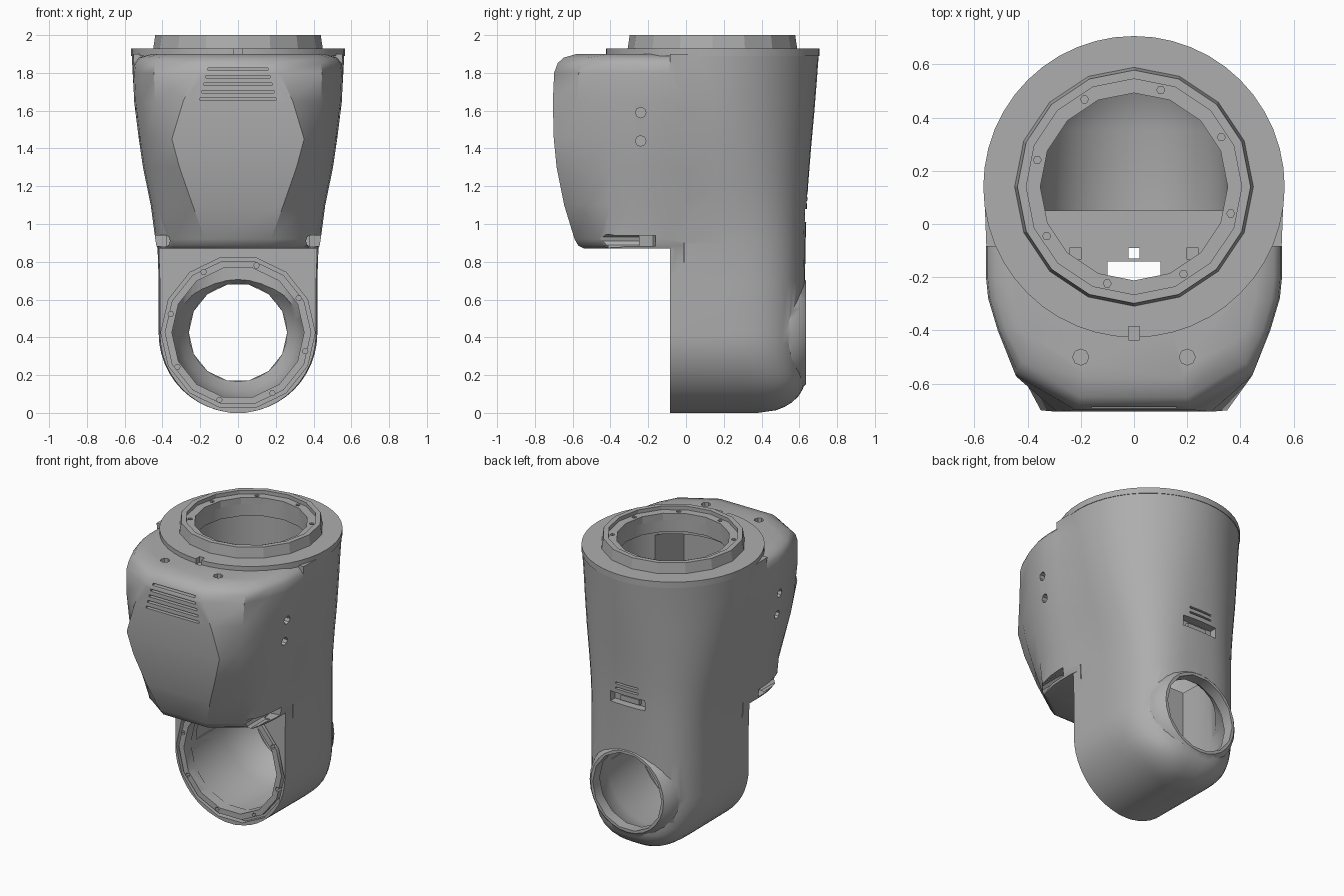
import bpy
from math import pi, sin, cos, sqrt
from mathutils import Matrix, Vector

cube = bpy.data.objects.get("Cube")
if cube:
    bpy.data.objects.remove(cube)

GREY = (0.42, 0.42, 0.42, 1)
grey = bpy.data.materials.new("plain grey")
grey.use_nodes = True
grey.diffuse_color = GREY
grey.node_tree.nodes["Principled BSDF"].inputs["Base Color"].default_value = GREY


def make(name, verts, faces):
    mesh = bpy.data.meshes.new(name)
    mesh.from_pydata(verts, [], faces)
    mesh.materials.append(grey)
    ob = bpy.data.objects.new(name, mesh)
    bpy.context.collection.objects.link(ob)
    return ob


def loft(name, rings):
    """Skin equal-length rings into a closed solid (rings anticlockwise, rising)."""
    n, m = len(rings[0]), len(rings)
    verts = [p for ring in rings for p in ring]
    faces = [(i * n + j, i * n + (j + 1) % n, (i + 1) * n + (j + 1) % n, (i + 1) * n + j)
             for i in range(m - 1) for j in range(n)]
    faces += [tuple(reversed(range(n))), tuple(range((m - 1) * n, m * n))]
    return make(name, verts, faces)


def turned(name, profile, origin, axis, n=16):
    """Round solid from (distance, radius) steps along an axis."""
    origin, axis = Vector(origin), Vector(axis).normalized()
    rot = axis.to_track_quat('Z', 'Y').to_matrix()
    return loft(name, [[origin + axis * d + rot @ Vector((r * cos(2 * pi * k / n), r * sin(2 * pi * k / n), 0))
                        for k in range(n)] for d, r in profile])


def disc(name, r, start, end, n=16):
    span = Vector(end) - Vector(start)
    return turned(name, [(0, r), (span.length, r)], start, span, n)


def box(name, size, centre, turn=0):
    x, y, z = (s / 2 for s in size)
    ob = loft(name, [[(-x, -y, h), (x, -y, h), (x, y, h), (-x, y, h)] for h in (-z, z)])
    ob.data.transform(Matrix.Translation(centre) @ Matrix.Rotation(turn, 4, 'Z'))
    return ob


def combine(target, tool, operation='DIFFERENCE'):
    mod = target.modifiers.new("cut", 'BOOLEAN')
    mod.operation, mod.object, mod.solver = operation, tool, 'EXACT'
    bpy.context.view_layer.objects.active = target
    bpy.ops.object.modifier_apply(modifier=mod.name)
    bpy.data.objects.remove(tool)


def smooth(ob, angle):
    bpy.ops.object.select_all(action='DESELECT')
    ob.select_set(True)
    bpy.context.view_layer.objects.active = ob
    bpy.ops.object.shade_smooth_by_angle(angle=angle)


# Column: U-shaped section, squarish low down and round at the top
def u_ring(z, w, back, front, n=24):
    p = min(1, 0.7 + 0.3 * max(0, z - 0.8) / 0.9)
    arc = []
    for k in range(n + 1):
        c, s = cos(pi * k / n), max(0, sin(pi * k / n))
        x = abs(c) ** p * (1 if c > 0 else -1)
        arc.append((w * x, back - w + w * s ** p, z))
    return [(w * 0.985, front, z)] + arc + [(-w * 0.985, front, z)]


R = 0.42
section = [(0, 0.04, 0.38)]
for k in range(2, 13):
    a = pi / 2 * k / 12
    z = R * (1 - cos(a))
    section.append((z, R * sin(a), 0.38 + 0.25 * sqrt(1 - max(0, 1 - z / 0.18) ** 2)))
section += [(0.7, 0.42, 0.63), (0.9, 0.427, 0.633), (1.05, 0.445, 0.638), (1.2, 0.472, 0.646),
            (1.4, 0.51, 0.662), (1.6, 0.54, 0.68), (1.75, 0.555, 0.692), (1.9, 0.563, 0.703)]
housing = loft("arm_housing", [u_ring(z, w, b, -0.085) for z, w, b in section])


# Front casing: faceted nose that tapers toward the bottom
def casing_ring(z, hw, front, facet):
    half = [(hw - 0.025, 0.1), (hw, -0.09), (hw, -0.2), (hw * 0.985, -0.28), (hw * 0.92, -0.4),
            (hw * 0.8, front + 0.13), (facet, front)]
    right = [(x, y, z) for x, y in half]
    return [(-x, y, z) for x, y, z in right] + right[::-1]


casing = loft("front_casing", [casing_ring(*row) for row in (
    (0.87, 0.425, -0.54, 0.16), (0.885, 0.432, -0.57, 0.165), (0.92, 0.438, -0.59, 0.175),
    (1.1, 0.462, -0.645, 0.24), (1.3, 0.503, -0.685, 0.31), (1.45, 0.525, -0.7, 0.35),
    (1.65, 0.55, -0.705, 0.29), (1.8, 0.556, -0.698, 0.22), (1.85, 0.55, -0.68, 0.21),
    (1.88, 0.525, -0.65, 0.2), (1.9, 0.46, -0.58, 0.18))])
combine(housing, casing, 'UNION')
CY, JZ = 0.14, 0.425
combine(housing, disc("flange", 0.566, (0, CY, 1.89), (0, CY, 1.93), 48), 'UNION')

# Rear joint boss, tapering to the rim of the rear port
combine(housing, turned("rear_boss", [(0, 0.36), (0.12, 0.345), (0.2, 0.325), (0.25, 0.3), (0.275, 0.275)],
                        (0, 0.36, JZ), (0, 1, 0), 28), 'UNION')

# Hollow interior: upper chamber, nose chamber, top opening and lower chamber
combine(housing, disc("chamber", 0.4, (0, CY, 0.96), (0, CY, 1.85), 32))
combine(housing, box("nose_chamber", (0.62, 0.42, 0.85), (0, -0.21, 1.385)))
combine(housing, disc("top_opening", 0.352, (0, CY, 1.8), (0, CY, 2.1)))
combine(housing, loft("lower_chamber", [u_ring(h, 0.36, 0.53, 0.05) for h in (JZ, 1.0)]))

# Front joint: stepped round opening with a narrow groove, and the rear port
combine(housing, disc("joint_lip", 0.35, (0, -0.2, JZ), (0, 0, JZ), 14))
combine(housing, turned("joint_bore", [(0, 0.352), (0.36, 0.352), (0.5, 0.31), (0.57, 0.26)],
                        (0, -0.01, JZ), (0, 1, 0), 28))
groove = disc("joint_groove", 0.408, (0, -0.12, JZ), (0, -0.05, JZ), 14)
combine(groove, disc("core", 0.388, (0, -0.2, JZ), (0, 0, JZ), 14))
combine(housing, groove)
combine(housing, disc("rear_port", 0.26, (0, 0.3, JZ), (0, 0.9, JZ), 14))
for k in range(8):
    a = 2 * pi * k / 8 + 0.27
    x, z = 0.369 * sin(a), JZ + 0.369 * cos(a)
    combine(housing, disc("joint_bolt", 0.015, (x, -0.12, z), (x, -0.03, z), 6))

# Vent slots across the nose
for k in range(5):
    combine(housing, box("vent", (0.32 + 0.02 * k, 0.09, 0.014), (0, -0.7, 1.82 - 0.04 * k)))

# Screw holes, bottom notches and seam slits on both sides
for s in (-1, 1):
    combine(housing, disc("top_screw", 0.03, (s * 0.2, -0.5, 1.8), (s * 0.2, -0.5, 2), 8))
    for z in (1.44, 1.59):
        combine(housing, disc("side_screw", 0.028, (s * 0.46, -0.24, z), (s * 0.7, -0.24, z), 8))
    combine(housing, box("side_notch", (0.08, 0.27, 0.055), (s * 0.43, -0.3, 0.912), s * 0.2))
    combine(housing, disc("corner_pocket", 0.035, (s * 0.395, -0.7, 0.91), (s * 0.395, -0.25, 0.91), 10))
    combine(housing, box("seam_slit", (0.03, 0.006, 0.1), (s * 0.425, -0.01, 0.85)))

# Bottom drain holes, top key slot and rear latch recess
combine(housing, box("drain", (0.2, 0.15, 0.3), (0, -0.215, 0.9)))
combine(housing, box("small_drain", (0.04, 0.04, 0.3), (0, -0.11, 0.9)))
combine(housing, box("key_slot", (0.04, 0.05, 0.06), (0, -0.41, 1.92)))
combine(housing, box("latch", (0.26, 0.1, 0.07), (0, 0.63, 1.045)))
for z in (1.115, 1.15):
    combine(housing, box("latch_slit", (0.17, 0.06, 0.012), (0, 0.635, z)))
smooth(housing, 0.6)

# Latch bar set in the rear recess
box("latch_bar", (0.14, 0.03, 0.035), (0, 0.59, 1.04))

# Top collar: raised ring with a stepped lip and bolt holes
collar = turned("top_collar", [(0, 0.45), (0.08, 0.438)], (0, CY, 1.92), (0, 0, 1))
combine(collar, disc("lip", 0.405, (0, CY, 1.975), (0, CY, 2.1)))
combine(collar, disc("bore", 0.352, (0, CY, 1.8), (0, CY, 2.1)))
for k in range(8):
    a = 2 * pi * k / 8 + 0.27
    x, y = 0.377 * sin(a), CY + 0.377 * cos(a)
    combine(collar, disc("collar_bolt", 0.015, (x, y, 1.94), (x, y, 2.1), 6))
smooth(collar, 0.3)

# Mounting posts on the chamber floor
for s in (-1, 1):
    box("mounting_post_" + ("right" if s < 0 else "left"), (0.045, 0.045, 0.16), (s * 0.22, -0.11, 1.03))
